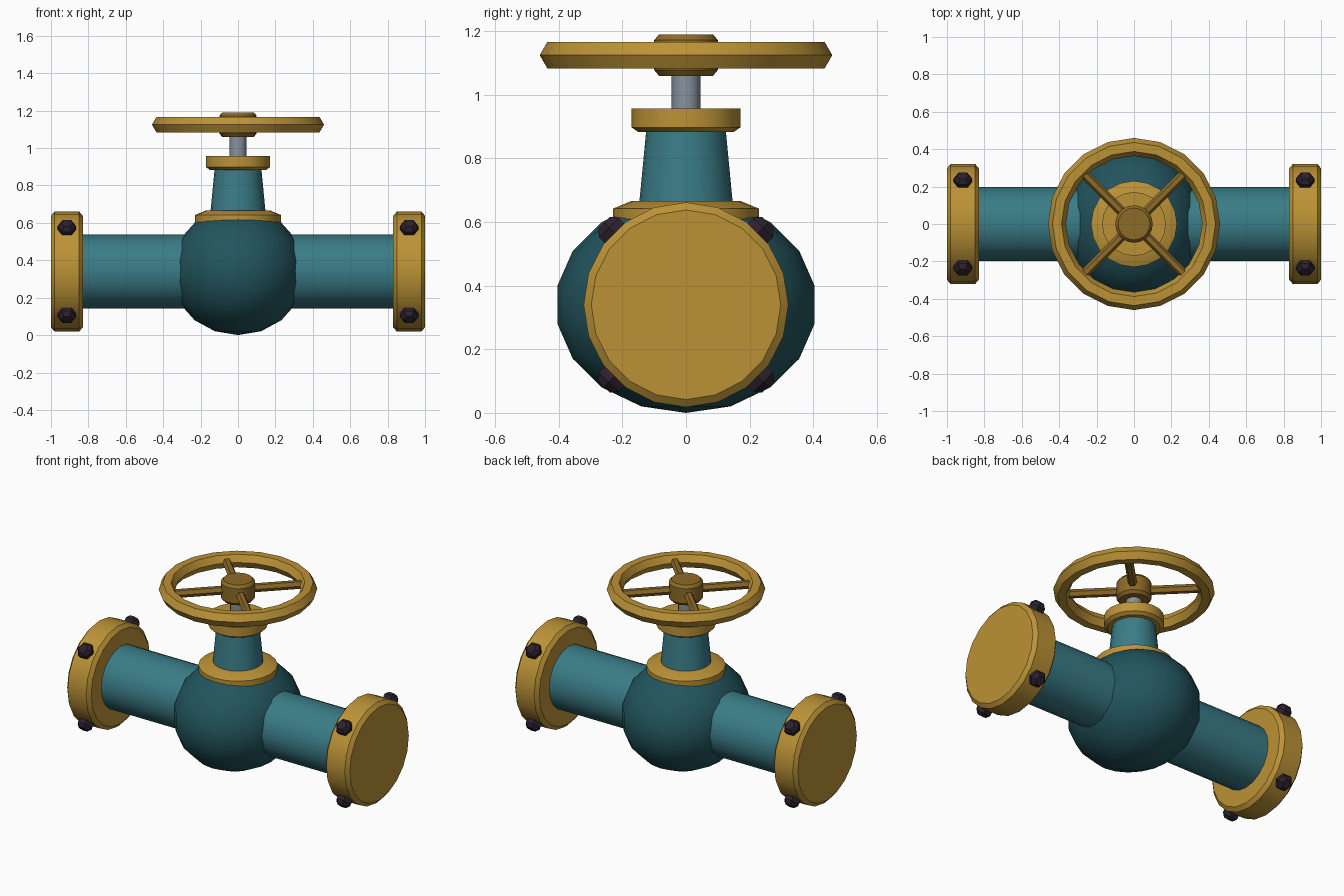
import bpy, bmesh, math
from mathutils import Matrix, Vector

if "Cube" in bpy.data.objects:
    bpy.data.objects.remove(bpy.data.objects["Cube"])


def mat(name, rgb):
    m = bpy.data.materials.new(name)
    m.diffuse_color = (*rgb, 1)
    m.use_nodes = True
    m.node_tree.nodes["Principled BSDF"].inputs["Base Color"].default_value = m.diffuse_color
    return m


TEAL = mat("teal", (0.042, 0.2, 0.24))
DARK_TEAL = mat("dark teal", (0.016, 0.09, 0.11))
GOLD = mat("gold", (0.50, 0.29, 0.038))
BRONZE = mat("bronze", (0.27, 0.145, 0.02))
STEEL = mat("steel", (0.25, 0.29, 0.35))
BOLT = mat("dark bolt", (0.025, 0.015, 0.027))

AXIS_Z = 0.34      # height of the pipe centreline
WHEEL_Z = 1.125    # height of the handwheel


def finish(name, bm, material, matrix=Matrix()):
    """Smooth shading with sharp edges kept above 30 degrees."""
    bmesh.ops.recalc_face_normals(bm, faces=bm.faces)
    for f in bm.faces:
        f.smooth = True
    for e in bm.edges:
        e.smooth = e.calc_face_angle(0) < math.radians(30)
    bm.transform(matrix)
    me = bpy.data.meshes.new(name)
    bm.to_mesh(me)
    bm.free()
    me.materials.append(material)
    ob = bpy.data.objects.new(name, me)
    bpy.context.collection.objects.link(ob)
    return ob


def lathe(name, profile, material, sides=20, matrix=Matrix(), closed=False):
    """Revolve (radius, height) points about z; cap the ends or close the loop."""
    bm = bmesh.new()
    rings = [[bm.verts.new((r * math.cos(2 * math.pi * i / sides),
                            r * math.sin(2 * math.pi * i / sides), z))
              for i in range(sides)] for r, z in profile]
    pairs = list(zip(rings, rings[1:]))
    if closed:
        pairs.append((rings[-1], rings[0]))
    else:
        bm.faces.new(rings[0])
        bm.faces.new(rings[-1])
    for a, b in pairs:
        for i in range(sides):
            j = (i + 1) % sides
            bm.faces.new((a[i], a[j], b[j], b[i]))
    return finish(name, bm, material, matrix)


def along(direction, origin):
    """Matrix that points local z along a direction."""
    rot = Vector(direction).to_track_quat('Z', 'Y').to_matrix().to_4x4()
    return Matrix.Translation(origin) @ rot


# Valve body: squashed sphere
bm = bmesh.new()
bmesh.ops.create_uvsphere(bm, u_segments=20, v_segments=9, radius=1)
finish("valve_body", bm, DARK_TEAL,
       Matrix.Translation((0, 0, AXIS_Z)) @ Matrix.Diagonal((0.361, 0.411, 0.34, 1)))

# Pipes, end flanges and their bolts on both sides
for side, s in (("left", -1), ("right", 1)):
    m = along((s, 0, 0), (0, 0, AXIS_Z))
    lathe(side + "_pipe", [(0.197, 0.1), (0.197, 0.86)], TEAL, 20, m)
    lathe(side + "_flange",
          [(0.298, 0.83), (0.322, 0.85), (0.322, 0.98), (0.298, 1.0)], GOLD, 20, m)
    for k in range(4):
        a = math.radians(45 + 90 * k)
        lathe(f"{side}_bolt_{k + 1}",
              [(0.05, 0.29), (0.05, 0.343), (0.03, 0.365)], BOLT, 6,
              along((0, math.cos(a), math.sin(a)), (s * 0.915, 0, AXIS_Z)))

# Bonnet: collar, tapered neck, top cap
lathe("bonnet_collar", [(0.23, 0.59), (0.23, 0.642), (0.17, 0.667)], GOLD)
lathe("bonnet_neck", [(0.148, 0.65), (0.124, 0.90)], TEAL)
lathe("bonnet_cap", [(0.15, 0.883), (0.171, 0.898), (0.171, 0.957)], GOLD)

# Stem
lathe("stem", [(0.045, 0.94), (0.045, 1.08)], STEEL)

# Handwheel: six-sided rim, hub and four spokes
rim = [(0.412 + 0.048 * math.cos(math.radians(60 * i)),
        WHEEL_Z + 0.048 * math.sin(math.radians(60 * i))) for i in range(6)]
lathe("wheel_rim", rim, GOLD, 20, closed=True)
lathe("wheel_hub", [(0.085, 1.06), (0.1, 1.078), (0.1, 1.172), (0.085, 1.19)], BRONZE)
for k in range(4):
    a = math.radians(45 + 90 * k)
    lathe(f"wheel_spoke_{k + 1}", [(0.026, 0.06), (0.026, 0.39)], BRONZE, 6,
          along((math.cos(a), math.sin(a), 0), (0, 0, WHEEL_Z)))
